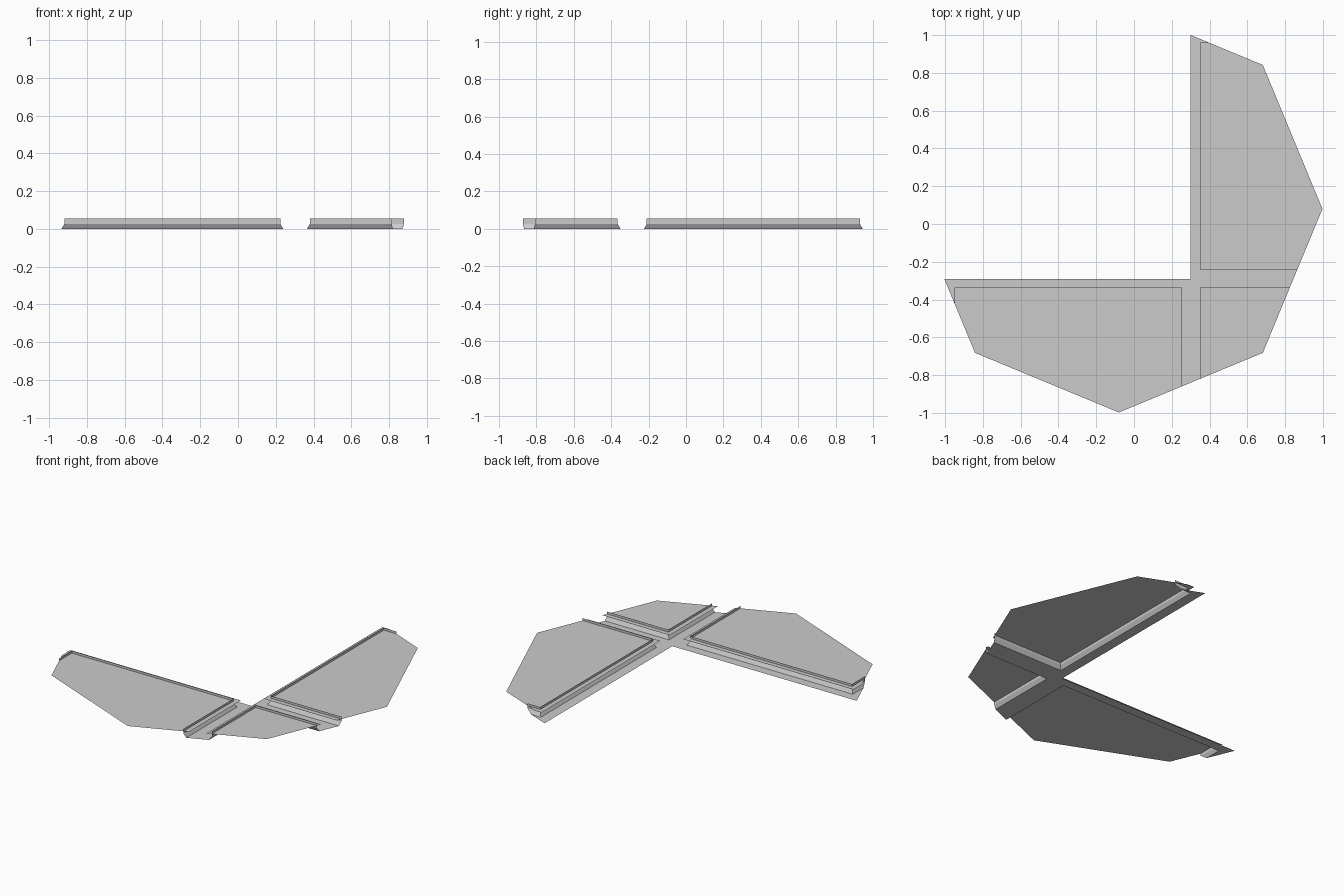
import bpy, bmesh, math
from mathutils import Vector

cube = bpy.data.objects.get("Cube")
if cube:
    bpy.data.objects.remove(cube, do_unlink=True)

grey = bpy.data.materials.new("light grey")
grey.use_nodes = True
grey.diffuse_color = (0.6, 0.6, 0.6, 1)
grey.node_tree.nodes["Principled BSDF"].inputs["Base Color"].default_value = (0.6, 0.6, 0.6, 1)

# Main dimensions
CENTRE = Vector((-0.08, 0.08, 0))
RADIUS = 1.078
FAR = 1.6                      # beyond the rim, trimmed away later
NOTCH_X, NOTCH_Y = 0.30, -0.29
DECK_Z = 0.04
WALL = [(0.015, 0), (0.03, 0.025), (0.03, 0.055)]   # inset, height

# Panel boxes: x0, x1, y0, y1
PANELS = {
    "back": (0.35, FAR, -0.24, 0.96),
    "left_arm": (-0.95, 0.255, -FAR, -0.335),
    "corner": (0.35, FAR, -FAR, -0.335),
}


def inset(box, d):
    x0, x1, y0, y1 = box
    return x0 + d, x1 - d, y0 + d, y1 - d


def ring(bm, box, z):
    x0, x1, y0, y1 = box
    return [bm.verts.new((x, y, z)) for x, y in ((x0, y0), (x1, y0), (x1, y1), (x0, y1))]


def finish(bm, name):
    # Trim to the octagonal rim
    apothem = RADIUS * math.cos(math.pi / 8)
    for k in range(8):
        a = math.pi / 8 + k * math.pi / 4
        n = Vector((math.cos(a), math.sin(a), 0))
        bmesh.ops.bisect_plane(bm, geom=bm.verts[:] + bm.edges[:] + bm.faces[:],
                               plane_co=CENTRE + n * apothem, plane_no=n, clear_outer=True)
    mesh = bpy.data.meshes.new(name)
    bm.to_mesh(mesh)
    bm.free()
    mesh.materials.append(grey)
    bpy.context.collection.objects.link(bpy.data.objects.new(name, mesh))


# Raised decks and the folded walls that pass through them
for name, box in PANELS.items():
    bm = bmesh.new()
    bm.faces.new(ring(bm, box, DECK_Z))
    finish(bm, name + "_deck")

    bm = bmesh.new()
    rings = [ring(bm, inset(box, d), z) for d, z in WALL]
    for low, high in zip(rings, rings[1:]):
        for i in range(4):
            j = (i + 1) % 4
            bm.faces.new((low[i], low[j], high[j], high[i]))
    finish(bm, name + "_wall")

# Flat ground strips around the panels
feet = [inset(box, WALL[0][0]) for box in PANELS.values()]
xs = sorted({-FAR, FAR, NOTCH_X} | {round(v, 4) for f in feet for v in f[:2]})
ys = sorted({-FAR, FAR, NOTCH_Y} | {round(v, 4) for f in feet for v in f[2:]})
bm = bmesh.new()
for x0, x1 in zip(xs, xs[1:]):
    for y0, y1 in zip(ys, ys[1:]):
        cx, cy = (x0 + x1) / 2, (y0 + y1) / 2
        in_notch = cx < NOTCH_X and cy > NOTCH_Y
        under_panel = any(f[0] < cx < f[1] and f[2] < cy < f[3] for f in feet)
        if not in_notch and not under_panel:
            bm.faces.new(ring(bm, (x0, x1, y0, y1), 0))
bmesh.ops.remove_doubles(bm, verts=bm.verts[:], dist=0.0005)
finish(bm, "ground_strip")
